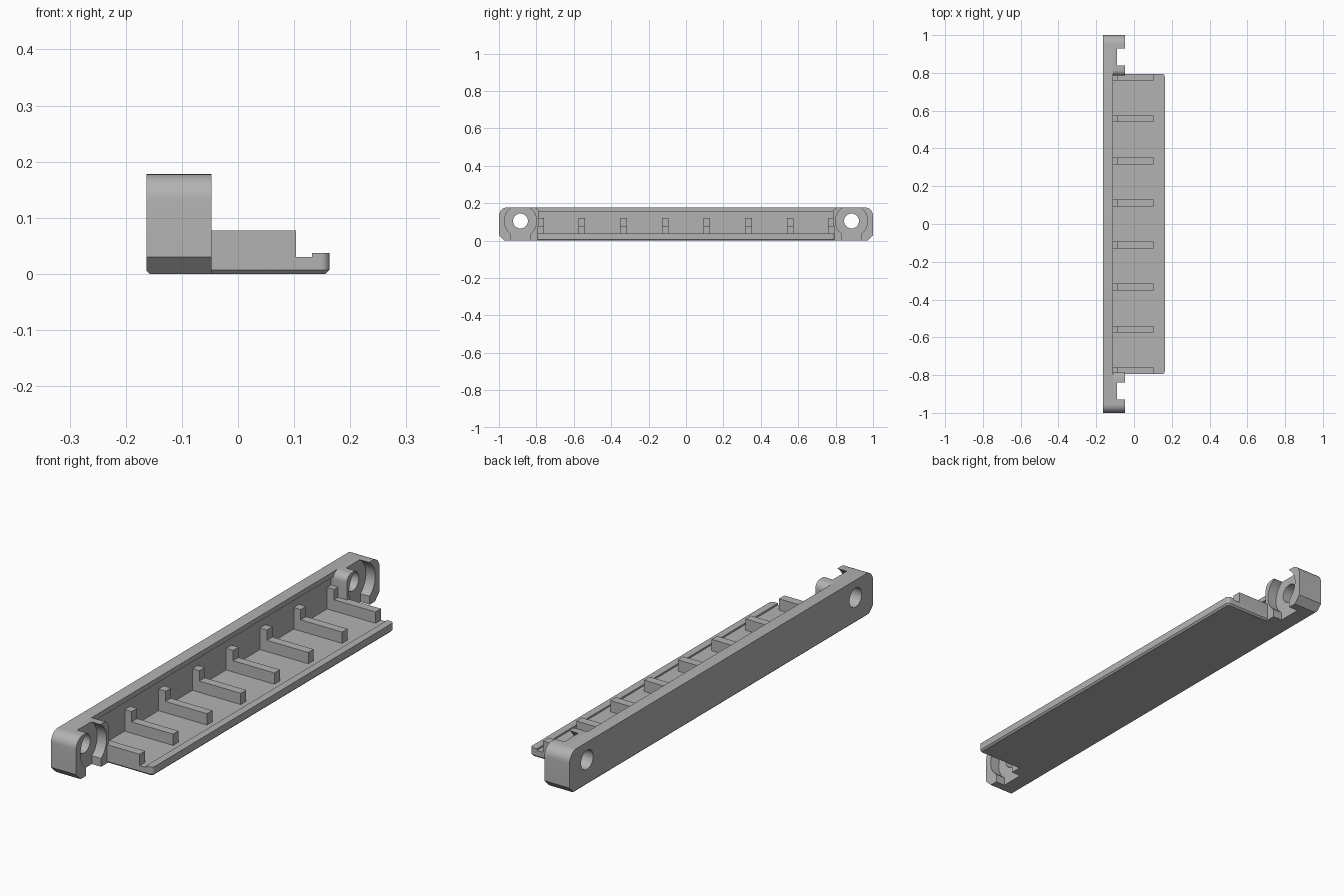
import bpy, bmesh, math

if "Cube" in bpy.data.objects:
    bpy.data.objects.remove(bpy.data.objects["Cube"])

grey = bpy.data.materials.new("plain grey")
grey.diffuse_color = (0.45, 0.45, 0.45, 1)
grey.use_nodes = True
grey.node_tree.nodes["Principled BSDF"].inputs["Base Color"].default_value = grey.diffuse_color


def prism(name, pts, axis, a, b):
    """Extrude a 2D profile along 'x' (points are y,z) or 'z' (points are x,y)."""
    place = {"x": lambda p, t: (t, p[0], p[1]), "z": lambda p, t: (p[0], p[1], t)}[axis]
    bm = bmesh.new()
    lo = [bm.verts.new(place(p, a)) for p in pts]
    hi = [bm.verts.new(place(p, b)) for p in pts]
    bm.faces.new(lo)
    bm.faces.new(hi[::-1])
    for i in range(len(pts)):
        j = (i + 1) % len(pts)
        bm.faces.new((lo[j], lo[i], hi[i], hi[j]))
    bmesh.ops.recalc_face_normals(bm, faces=bm.faces)
    me = bpy.data.meshes.new(name)
    bm.to_mesh(me)
    bm.free()
    ob = bpy.data.objects.new(name, me)
    me.materials.append(grey)
    bpy.context.collection.objects.link(ob)
    return ob


def box(name, x, y, z):
    return prism(name, [(x[0], y[0]), (x[1], y[0]), (x[1], y[1]), (x[0], y[1])], "z", *z)


def arc(cx, cy, r, a0, a1, n=8):
    return [(cx + r * math.cos(math.radians(a0 + (a1 - a0) * i / n)),
             cy + r * math.sin(math.radians(a0 + (a1 - a0) * i / n))) for i in range(n + 1)]


def bevel_edges(ob, rule, width):
    bm = bmesh.new()
    bm.from_mesh(ob.data)
    edges = [e for e in bm.edges if all(rule(v.co) for v in e.verts)]
    bmesh.ops.bevel(bm, geom=edges, offset=width, segments=1, affect='EDGES')
    bm.to_mesh(ob.data)
    bm.free()


def activate(ob):
    bpy.ops.object.select_all(action='DESELECT')
    ob.select_set(True)
    bpy.context.view_layer.objects.active = ob


def cut(ob, cutter):
    activate(ob)
    m = ob.modifiers.new("cut", 'BOOLEAN')
    m.operation, m.solver, m.object = 'DIFFERENCE', 'EXACT', cutter
    bpy.ops.object.modifier_apply(modifier=m.name)
    bpy.data.objects.remove(cutter)


X0, WALL, LUG, X1 = -0.163, -0.11, -0.047, 0.163
H, R, HY, HZ = 0.178, 0.045, 0.885, 0.105
TRAY = 0.795
parts = []

# Back plate: rounded upper corners, chamfered lower ends
plate = prism("back_plate", [(-0.97, 0), (0.97, 0), (1, 0.03)]
              + arc(1 - R, H - R, R, 0, 90) + arc(R - 1, H - R, R, 90, 180)
              + [(-1, 0.03)], "x", X0, WALL)
bevel_edges(plate, lambda c: c.z < 0.001 and c.x < X0 + 0.001, 0.006)
cut(plate, box("recess", (WALL - 0.01, 0), (-0.785, 0.785), (0.03, 0.157)))
parts.append(plate)

# End lugs with open counterbores and screw holes
for s, side in ((1, "rear"), (-1, "front")):
    outline = [(0.785, 0), (0.97, 0), (1, 0.03)] + arc(1 - R, H - R, R, 0, 90) \
        + arc(0.785 + 0.03, H - 0.03, 0.03, 90, 180)
    lug = prism(side + "_lug", [(s * y, z) for y, z in outline], "x", WALL, LUG)
    cut(lug, prism("bore", arc(s * HY, HZ, 0.086, 0, 354, 59), "x", -0.09, 0))
    cut(lug, box("slot", (-0.09, 0), (s * HY - 0.05, s * HY + 0.05), (-0.1, HZ)))
    for ob in (plate, lug):
        cut(ob, prism("hole", arc(s * HY, HZ, 0.04, 0, 348.75, 31), "x", -0.3, 0.1))
    parts.append(lug)

# Tray floor with rounded front corners, chamfered underside and a raised lip
r = 0.015
tray = prism("tray", [(WALL, -TRAY)] + arc(X1 - r, r - TRAY, r, -90, 0, 5)
             + arc(X1 - r, TRAY - r, r, 0, 90, 5) + [(WALL, TRAY)], "z", 0, 0.037)
bm = bmesh.new()
bm.from_mesh(tray.data)
rim = [e for e in bm.edges if all(v.co.z < 0.001 for v in e.verts)
       and not all(v.co.x < WALL + 0.001 for v in e.verts)]
bmesh.ops.bevel(bm, geom=rim, offset=0.007, segments=1, affect='EDGES')
bm.to_mesh(tray.data)
bm.free()
cut(tray, box("floor_cut", (-0.2, 0.132), (-1, 1), (0.03, 0.1)))
parts.append(tray)

# Dividing ribs, each with a taller post against the wall
for i, y in enumerate((0.111, 0.334, 0.557, 0.777)):
    for s in (1, -1):
        span = (s * y - 0.018, s * y + 0.018)
        tag = f"{i + 1}_{'rear' if s > 0 else 'front'}"
        parts.append(box("rib_" + tag, (-0.09, 0.103), span, (0.025, 0.077)))
        parts.append(box("post_" + tag, (WALL - 0.012, -0.088), span, (0.025, 0.12)))

for ob in parts:
    activate(ob)
    bpy.ops.object.shade_smooth_by_angle(angle=math.radians(30))
